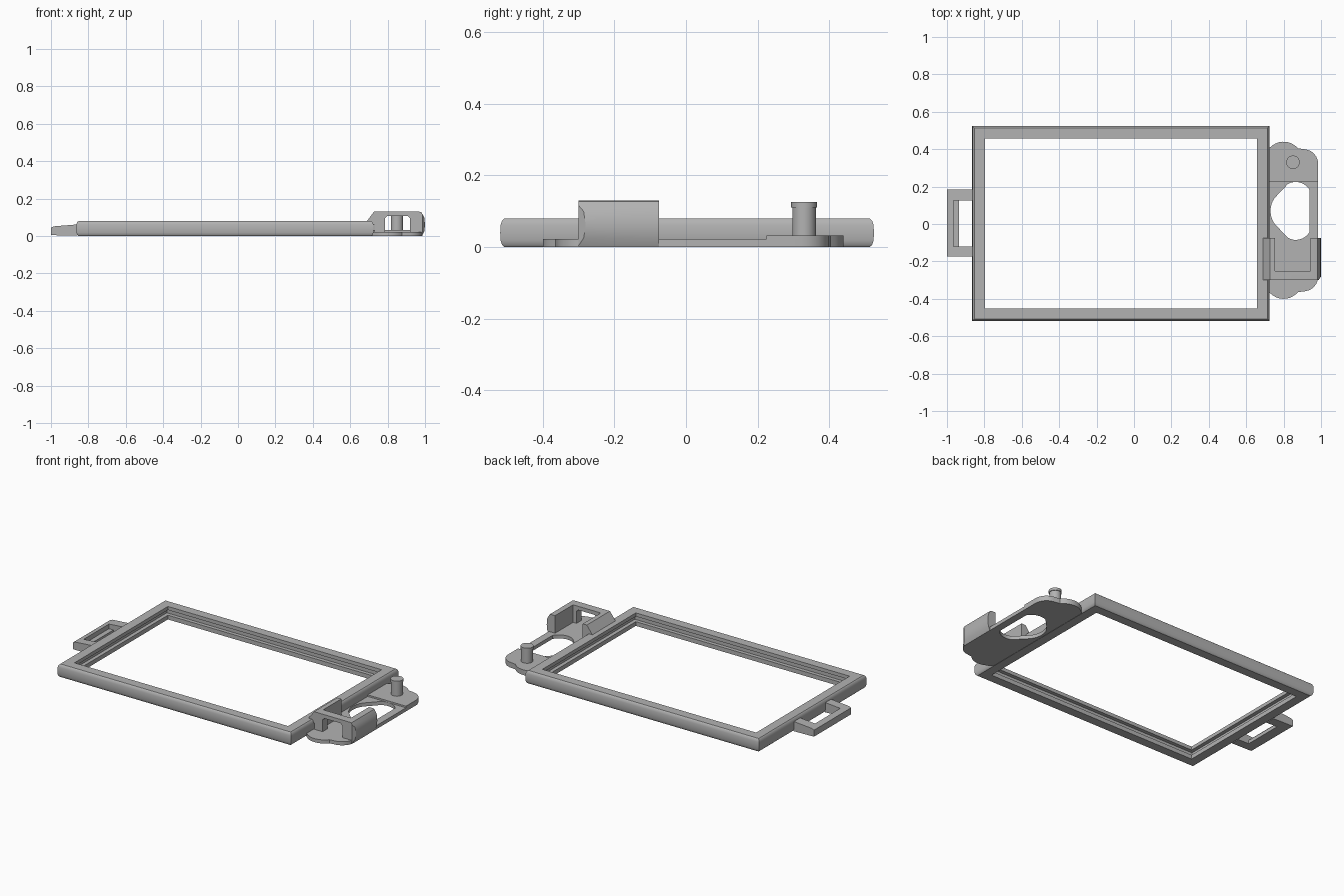
import bpy, bmesh, math
from mathutils import Vector

cube = bpy.data.objects.get("Cube")
if cube:
    bpy.data.objects.remove(cube, do_unlink=True)

grey = bpy.data.materials.new("plain grey")
grey.use_nodes = True
GREY = (0.45, 0.45, 0.45, 1)
grey.diffuse_color = GREY
grey.node_tree.nodes["Principled BSDF"].inputs["Base Color"].default_value = GREY


def finish(name, bm):
    bmesh.ops.recalc_face_normals(bm, faces=bm.faces)
    mesh = bpy.data.meshes.new(name)
    bm.to_mesh(mesh)
    bm.free()
    mesh.materials.append(grey)
    ob = bpy.data.objects.new(name, mesh)
    bpy.context.collection.objects.link(ob)
    return ob


def activate(ob):
    bpy.ops.object.select_all(action='DESELECT')
    ob.select_set(True)
    bpy.context.view_layer.objects.active = ob


def smooth(ob):
    activate(ob)
    bpy.ops.object.shade_smooth_by_angle(angle=math.radians(32))


def prism(name, pts, axis, lo, hi):
    """Extrude an outline (xy for axis z, xz for axis y) from lo to hi."""
    bm = bmesh.new()
    at = (lambda p, q, d: (p, q, d)) if axis == "z" else (lambda p, q, d: (p, d, q))
    face = bm.faces.new([bm.verts.new(at(p, q, lo)) for p, q in pts])
    move = Vector(at(0, 0, hi - lo))
    out = bmesh.ops.extrude_face_region(bm, geom=[face])
    bmesh.ops.translate(bm, vec=move, verts=[v for v in out["geom"] if isinstance(v, bmesh.types.BMVert)])
    return finish(name, bm)


def box(name, x0, x1, y0, y1, z0, z1):
    return prism(name, [(x0, y0), (x1, y0), (x1, y1), (x0, y1)], "z", z0, z1)


def cut(ob, *cutters):
    for c in cutters:
        mod = ob.modifiers.new("cut", 'BOOLEAN')
        mod.operation, mod.solver, mod.object = 'DIFFERENCE', 'EXACT', c
        activate(ob)
        bpy.ops.object.modifier_apply(modifier=mod.name)


def arc(cx, cy, r, a0, a1, n=8):
    steps = [math.radians(a0 + (a1 - a0) * i / n) for i in range(n + 1)]
    return [(cx + r * math.cos(a), cy + r * math.sin(a)) for a in steps]


# Rectangular frame: rounded outside, grooved inside, mitred corners
section = [(0.012, 0), (0.005, 0.006), (0.001, 0.018), (0, 0.04), (0.001, 0.062),
           (0.005, 0.074), (0.012, 0.08), (0.068, 0.08), (0.068, 0.058),
           (0.045, 0.058), (0.045, 0.026), (0.068, 0.026), (0.068, 0)]
bm = bmesh.new()
rings = []
for sx, sy in ((-1, -1), (1, -1), (1, 1), (-1, 1)):
    rings.append([bm.verts.new((-0.07 + sx * (0.795 - d), 0.003 + sy * (0.522 - d), z))
                  for d, z in section])
n = len(section)
for i in range(4):
    a, b = rings[i], rings[(i + 1) % 4]
    for j in range(n):
        k = (j + 1) % n
        bm.faces.new((a[j], b[j], b[k], a[k]))
smooth(finish("frame", bm))

# Strap loop on the right-hand end
loop_side = [(-1, 0.005), (-0.86, 0.002), (-0.86, 0.062), (-0.985, 0.052), (-1, 0.045)]
loop = prism("strap_loop", loop_side, "y", -0.175, 0.185)
slot = box("slot_cutter", -0.965, -0.8, -0.12, 0.125, 0.025, 0.2)
through = box("through_cutter", -0.935, -0.8, -0.12, 0.125, -0.1, 0.2)
cut(loop, slot, through)

# Scalloped side plate with an oval opening
scallop = arc(0.80, 0.27, 0.10, 125, 40) + arc(0.905, 0.25, 0.08, 80, 0)
upper = [(x, y + 0.07) for x, y in scallop]
lower = [(x, -0.03 - y) for x, y in reversed(scallop)]
plate = prism("side_plate", [(0.715, 0.40)] + upper + lower + [(0.715, -0.36)], "z", 0, 0.022)
opening = (arc(0.865, 0.0, 0.085, 240, 330) + arc(0.865, 0.14, 0.085, 30, 120)
           + arc(0.85, 0.07, 0.12, 145, 215))
hole = prism("hole_cutter", opening, "z", -0.1, 0.021 + 0.1)
cut(plate, hole)
smooth(plate)

# Raised pad under the pin
pad_outline = [(0.715, 0.225), (0.715, 0.40)] + upper + [(0.985, 0.225)]
smooth(prism("pin_pad", pad_outline, "z", 0.002, 0.032))

# Pin with a slightly wider head
for name, r, z0, z1 in (("pin_shaft", 0.033, 0.03, 0.112), ("pin_head", 0.036, 0.11, 0.126)):
    smooth(prism(name, arc(0.85, 0.33, r, 0, 350, 35), "z", z0, z1))

# Socket housing: open at the top and back, window in the front wall
shell = [(0.73, 0.001), (0.985, 0.001), (0.996, 0.025), (1, 0.06), (0.996, 0.10), (0.98, 0.128),
         (0.97, 0.13), (0.727, 0.13), (0.688, 0.078), (0.688, 0.06), (0.73, 0.06)]
housing = prism("socket_housing", shell, "y", -0.30, -0.075)
pocket = box("pocket_cutter", 0.755, 0.943, -0.25, 0, -0.1, 0.3)
window_outline = [(0.785, 0.022), (0.92, 0.022), (0.92, 0.095), (0.908, 0.107),
                  (0.797, 0.107), (0.785, 0.095)]
window = prism("window_cutter", window_outline, "y", -0.4, -0.2)
corner = prism("corner_cutter", [(0.98, -0.31), (1.02, -0.31), (1.02, -0.25)], "z", -0.1, 0.3)
cut(housing, pocket, window, corner)
smooth(housing)

for c in (slot, through, hole, pocket, window, corner):
    bpy.data.objects.remove(c, do_unlink=True)
